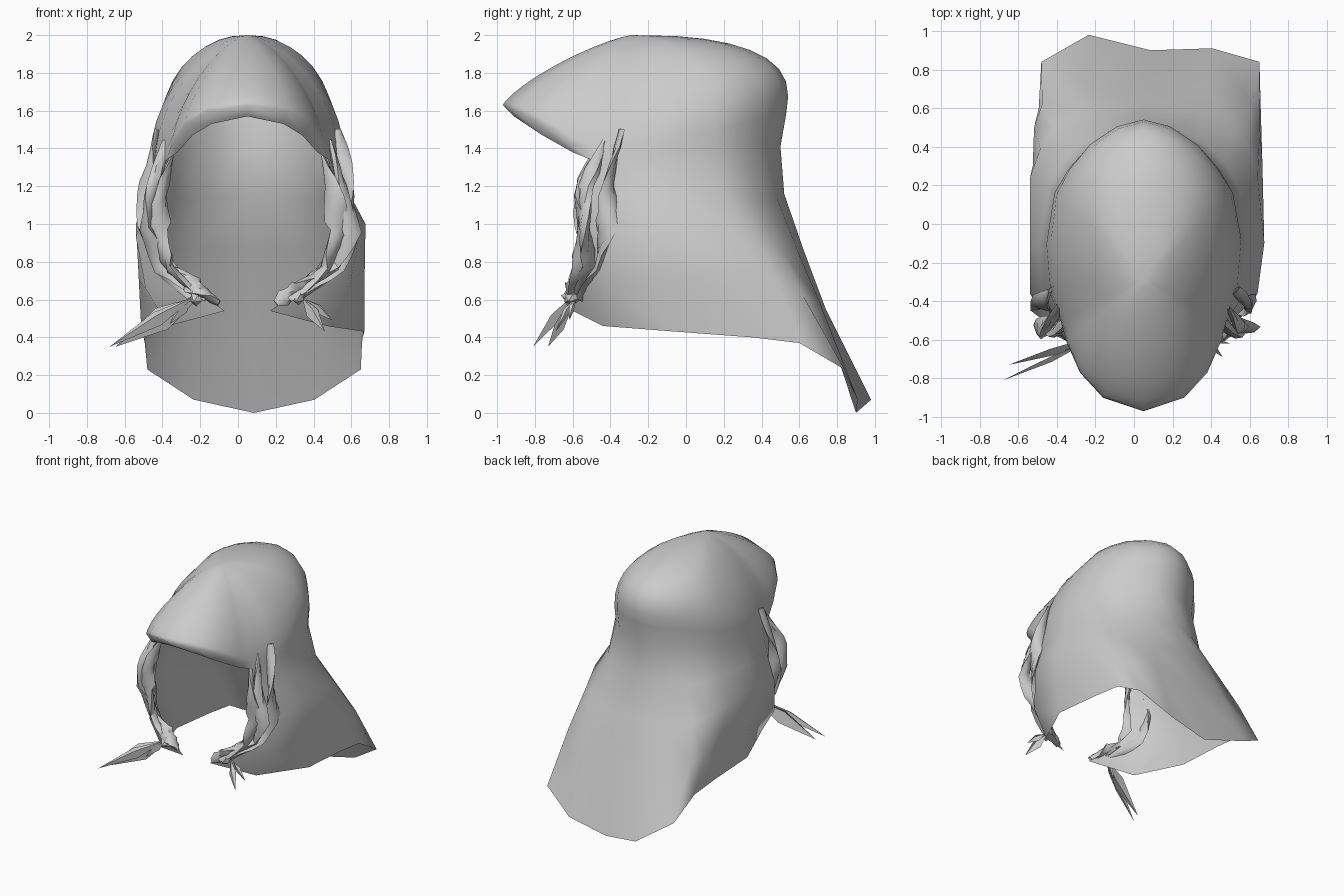
import bpy, bmesh, math, random
from mathutils import Vector

if "Cube" in bpy.data.objects:
    bpy.data.objects.remove(bpy.data.objects["Cube"])

random.seed(4)
CX = 0.05                      # symmetry plane of the hood
cloth = bpy.data.materials.new("grey cloth")
cloth.diffuse_color = (0.6, 0.6, 0.6, 1)
cloth.use_nodes = True
cloth.node_tree.nodes["Principled BSDF"].inputs["Base Color"].default_value = cloth.diffuse_color


def finish(bm, name, angle=50):
    mesh = bpy.data.meshes.new(name)
    bm.to_mesh(mesh)
    bm.free()
    mesh.materials.append(cloth)
    ob = bpy.data.objects.new(name, mesh)
    bpy.context.collection.objects.link(ob)
    bpy.ops.object.select_all(action='DESELECT')
    ob.select_set(True)
    bpy.context.view_layer.objects.active = ob
    bpy.ops.object.shade_smooth_by_angle(angle=math.radians(angle))
    return ob


# Brim from the front tip to the cheek: outer edge and tucked-in lip
BRIM = [[(0, -.97, 1.63), (0, -.91, 1.57)], [(.21, -.90, 1.60), (.19, -.85, 1.53)],
        [(.33, -.77, 1.53), (.29, -.76, 1.47)], [(.40, -.61, 1.42), (.37, -.60, 1.38)]]
# Folds running from the brim down to the hem
FOLDS = [
    [(.43, -.50, 1.34), (.44, -.52, 1.1), (.44, -.5, .87), (.29, -.57, .66), (.12, -.60, .54)],
    [(.49, -.34, 1.36), (.53, -.35, 1.14), (.59, -.36, .93), (.54, -.43, .66), (.42, -.44, .46)],
    [(.51, -.10, 1.39), (.54, -.10, 1.16), (.625, -.10, 1.0), (.605, -.08, .70), (.59, -.05, .43)],
    [(.46, .16, 1.40), (.49, .19, 1.16), (.59, .24, .98), (.60, .30, .69), (.58, .35, .40)],
    [(.38, .28, 1.40), (.43, .31, 1.14), (.54, .39, .92), (.585, .50, .65), (.575, .60, .37)],
    [(.27, .39, 1.41), (.34, .40, 1.12), (.46, .50, .87), (.545, .62, .62), (.565, .84, .23)],
    [(.13, .47, 1.41), (.19, .48, 1.14), (.27, .59, .86), (.31, .71, .58), (.32, .91, .07)],
    [(0, .50, 1.41), (0, .52, 1.16), (0, .62, .87), (0, .74, .55), (0, .90, 0)],
]


def mirrored(col):
    return [(-x, y, z) for x, y, z in col]


half = BRIM + FOLDS
ring = half + [mirrored(c) for c in half[-2:0:-1]]
n = len(ring)

# Hood: cape folds below the brim, rounded crown above it
bm = bmesh.new()
cols = []
for col in ring:
    vs = []
    for k, (x, y, z) in enumerate(col):
        if k == 4 and y > .85 and x < 0:
            y += .07           # the hem swings back on one side
        lean = .035 * min(1, max(0, (1 - z) / .7)) if y > -.3 else 0
        vs.append(bm.verts.new((max(x, -.59) + CX + lean, y, z)))
    cols.append(vs)
for i in range(n):
    a, b = cols[i], cols[(i + 1) % n]
    if len(a) != len(b):       # corner where the lip meets the cheek fold
        bm.faces.new((a[0], a[1], b[0]) if len(a) == 2 else (a[0], b[1], b[0]))
        continue
    for k in range(len(a) - 1):
        bm.faces.new((a[k], a[k + 1], b[k + 1], b[k]))

apex = Vector((CX, -.29, 2.0))
STEPS = 10
prev = [c[0] for c in cols]
base = [v.co.copy() for v in prev]
for s in range(STEPS - 1, 0, -1):
    t = s / STEPS * math.pi / 2
    row = []
    for p in base:
        d = p - apex
        f = d.y / math.hypot(d.x, d.y)
        power = 1.65 + (1.3 * f ** 3 if f > 0 else -.38 * f * f)
        out = math.sin(t) ** (2 / power) * (1 + .15 * max(0, f) ** 3 * math.sin(2 * t))
        drop = 1 - math.cos(t) ** (2 / power)
        row.append(bm.verts.new(apex + Vector((d.x * out, d.y * out, d.z * drop))))
    for i in range(n):
        j = (i + 1) % n
        bm.faces.new((prev[i], prev[j], row[j], row[i]))
    prev = row
top = bm.verts.new(apex)
for i in range(n):
    bm.faces.new((prev[i], prev[(i + 1) % n], top))
bmesh.ops.recalc_face_normals(bm, faces=bm.faces)
finish(bm, "hood", 75)


def strand(name, path, width, thick, twist, phase, steps=12):
    """Flattened, twisted and tapered roll of cloth along a path."""
    pts = [Vector(p) for p in path]
    bm = bmesh.new()
    prev = None
    for s in range(steps + 1):
        t = s / steps * (len(pts) - 1)
        i = min(int(t), len(pts) - 2)
        c = pts[i].lerp(pts[i + 1], t - i)
        d = (pts[i + 1] - pts[i]).normalized()
        u = d.cross(Vector((0.3, 1, 0.1))).normalized()
        w = d.cross(u)
        a = phase + twist * s / steps
        u, w = u * math.cos(a) + w * math.sin(a), w * math.cos(a) - u * math.sin(a)
        taper = .2 + .8 * math.sin(math.pi * (s + .3) / (steps + .6)) ** .6
        wd = width * taper * random.uniform(.75, 1.2)
        row = [bm.verts.new(c + u * wd * math.cos(q * math.pi / 3)
                            + w * thick * taper * math.sin(q * math.pi / 3)) for q in range(6)]
        if prev:
            for q in range(6):
                r = (q + 1) % 6
                bm.faces.new((prev[q], prev[r], row[r], row[q]))
        prev = row
    bmesh.ops.recalc_face_normals(bm, faces=bm.faces)
    finish(bm, name, 45)


def blade(name, root, tip, width, sag):
    """Loose pointed cloth end: a folded kite."""
    r, t = Vector(root), Vector(tip)
    side = (t - r).cross(Vector((0, 1, 0))).normalized() * width
    mid = r.lerp(t, .45)
    bm = bmesh.new()
    v = [bm.verts.new(p) for p in (r, mid + side, t, mid - side, mid + Vector((0, -sag, sag)))]
    for i in range(4):
        bm.faces.new((v[i], v[(i + 1) % 4], v[4]))
    finish(bm, name, 20)


# Gathered rolls along both front edges, ending at the ties
ROLLS = [
    ([(.43, -.43, 1.44), (.50, -.53, 1.2), (.54, -.54, .98), (.46, -.51, .78), (.25, -.60, .61)], .06, .03, 5, .3),
    ([(.40, -.48, 1.36), (.46, -.56, 1.15), (.48, -.54, .95), (.41, -.55, .76), (.22, -.62, .60)], .06, .03, -4, 1.2),
    ([(.48, -.34, 1.50), (.53, -.41, 1.22), (.55, -.42, 1.0), (.48, -.46, .78), (.28, -.56, .60)], .06, .025, 6, 2.0),
    ([(.40, -.53, .76), (.27, -.59, .66), (.15, -.62, .58)], .06, .03, 3, .5),
]
for side, sx in (("right", 1), ("left", -1)):
    for k, (path, w, th, tw, ph) in enumerate(ROLLS):
        pts = [(sx * x + CX, y, z) for x, y, z in path]
        strand(f"{side}_gathered_roll_{k + 1}", pts, w, th, tw * sx, ph)
    # Tie knot
    bm = bmesh.new()
    bmesh.ops.create_icosphere(bm, subdivisions=1, radius=.04)
    for v in bm.verts:
        v.co = v.co * random.uniform(.7, 1.3) + Vector((sx * .27 + CX, -.6, .61))
    finish(bm, f"{side}_tie_knot", 20)

# Loose tie ends
blade("left_long_tie_end", (-.20, -.58, .62), (-.65, -.73, .35), .065, .03)
blade("left_lower_tie_end", (-.22, -.60, .62), (-.68, -.81, .35), .04, .02)
blade("left_short_tie_end", (-.24, -.58, .62), (-.36, -.66, .47), .03, .02)
blade("right_long_tie_end", (.34, -.58, .61), (.46, -.69, .43), .035, .02)
blade("right_short_tie_end", (.36, -.58, .60), (.50, -.62, .49), .025, .02)
